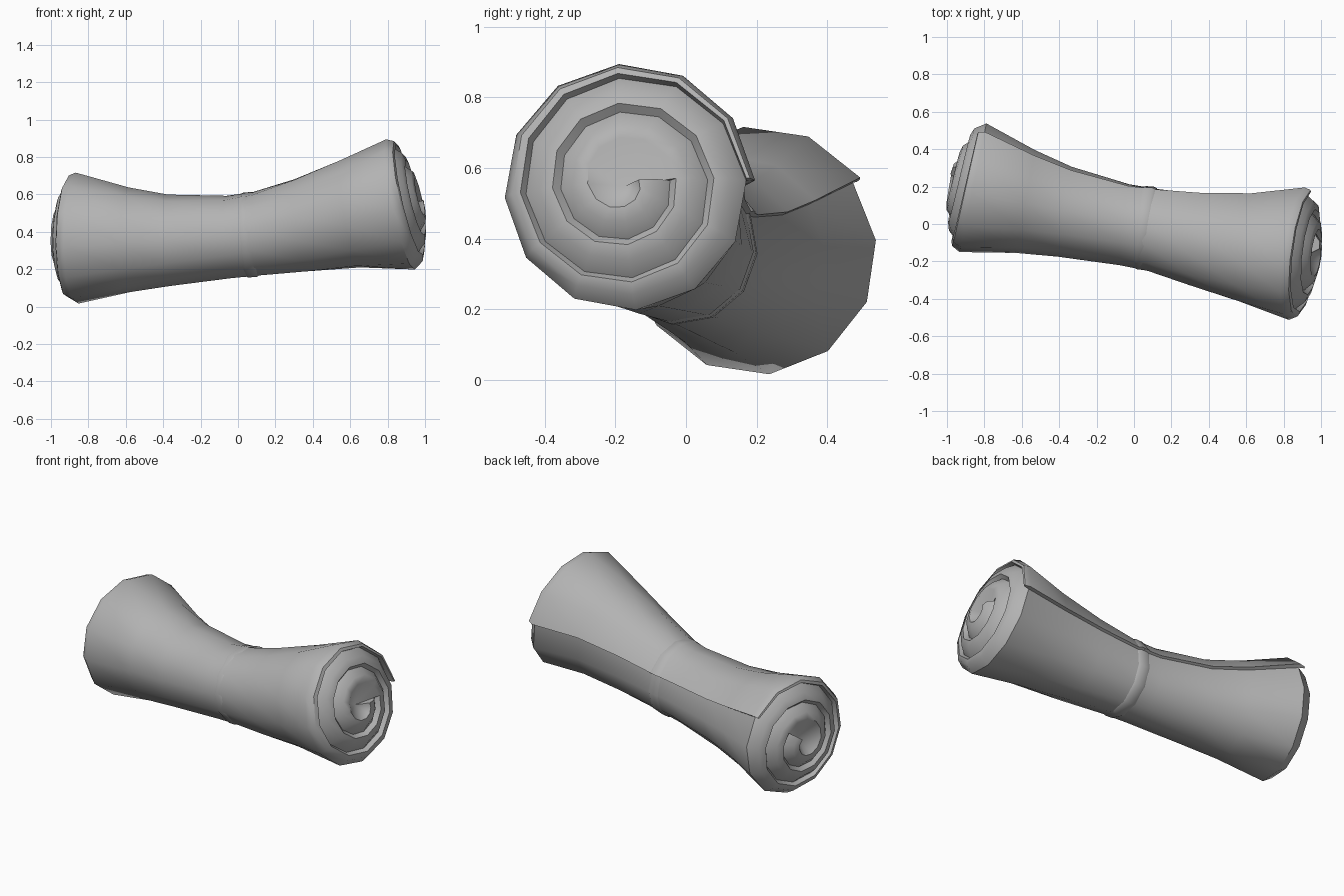
import bpy, bmesh, math

if "Cube" in bpy.data.objects:
    bpy.data.objects.remove(bpy.data.objects["Cube"])

N = 12          # sides per turn of the roll
TURNS = 3       # visible layers in each end

mat = bpy.data.materials.new("plain grey")
mat.diffuse_color = (0.45, 0.45, 0.45, 1)
mat.use_nodes = True
mat.node_tree.nodes["Principled BSDF"].inputs["Base Color"].default_value = mat.diffuse_color

# sections along the roll: x, centre y, centre z, radius, x slope by y, x slope by z, flap angle
SECTIONS = [
    (-0.86, 0.20, 0.360, 0.357, 0.21, 0.00, 36),
    (-0.58, 0.125, 0.352, 0.284, 0.19, 0.00, 33),
    (-0.37, 0.07, 0.350, 0.248, 0.16, -0.02, 30),
    (-0.05, 0.0, 0.368, 0.224, 0.11, -0.06, 26),
    (0.10, -0.028, 0.386, 0.228, 0.10, -0.09, 23),
    (0.33, -0.08, 0.430, 0.256, 0.11, -0.13, 18),
    (0.60, -0.132, 0.490, 0.297, 0.12, -0.17, 11),
    (0.87, -0.165, 0.540, 0.356, 0.136, -0.21, 4),
]


def spiral(i):
    """Radius factor of the rolled sheet after i steps from its free edge."""
    t = i / N
    return 1.015 - 0.07 * t if t <= 1 else 0.945 - 0.29 * (t - 1)


def place(sec, i, f, lift=0.0):
    x, cy, cz, r, sy, sz, flap = sec
    a = math.radians(flap) + 2 * math.pi * i / N
    dy, dz = r * f * math.cos(a), r * f * math.sin(a)
    return (x + lift + sy * dy + sz * dz, cy + dy - sy * lift, cz + dz - sz * lift)


def finish(bm, name, angle):
    bmesh.ops.recalc_face_normals(bm, faces=bm.faces)
    me = bpy.data.meshes.new(name)
    bm.to_mesh(me)
    bm.free()
    me.materials.append(mat)
    ob = bpy.data.objects.new(name, me)
    bpy.context.collection.objects.link(ob)
    bpy.ops.object.select_all(action='DESELECT')
    ob.select_set(True)
    bpy.context.view_layer.objects.active = ob
    bpy.ops.object.shade_smooth_by_angle(angle=math.radians(angle))


def bridge(bm, a, b):
    n = len(a)
    for i in range(n):
        j = (i + 1) % n
        bm.faces.new((a[i], a[j], b[j], b[i]))


def end_cap(bm, sec, ring, side, dome):
    """Domed spiral of stepped layers closing one end."""
    last = TURNS * N

    def point(i, k):
        if k == 0 and i <= N:
            return ring[i]
        out = spiral(i)
        f = out + (spiral(i + N) - out) * (0, 0.4, 0.8)[k]
        rise = dome * (1 - min(f, 1) ** 1.7) + (0, 0.03, 0.028)[k]
        return bm.verts.new(place(sec, i, f, side * rise))

    p = [[point(i, k) for k in range(3)] for i in range(last + 1)]
    centre = bm.verts.new(place(sec, 0, 0, side * 0.045))
    for i in range(last):
        for k in range(2):
            bm.faces.new((p[i][k], p[i + 1][k], p[i + 1][k + 1], p[i][k + 1]))
        if i + 1 + N <= last:
            bm.faces.new((p[i][2], p[i + 1][2], p[i + 1 + N][0], p[i + N][0]))
        else:
            bm.faces.new((p[i][2], p[i + 1][2], centre))
    # free outer edge and inner start of the sheet
    bm.faces.new((p[0][0], p[0][1], p[0][2], p[N][0]))
    bm.faces.new((p[last - N][2], p[last][0], centre))
    bm.faces.new((p[last][0], p[last][1], p[last][2], centre))


# rolled sheet, pinched in the middle
bm = bmesh.new()
rings = [[bm.verts.new(place(s, i, spiral(i))) for i in range(N + 1)] for s in SECTIONS]
for a, b in zip(rings, rings[1:]):
    bridge(bm, a, b)
end_cap(bm, SECTIONS[0], rings[0], -1, 0.105)
end_cap(bm, SECTIONS[-1], rings[-1], 1, 0.09)
finish(bm, "rolled_sheet", 42)

# thin tie around the waist
bm = bmesh.new()
mid = tuple((a + b) / 2 for a, b in zip(SECTIONS[3], SECTIONS[4]))
loops = [[bm.verts.new(place(mid, i, spiral(i) * f, dx)) for i in range(N + 1)]
         for dx, f in ((0.0, 0.99), (0.015, 1.02), (0.06, 1.025), (0.075, 0.99))]
for a, b in zip(loops, loops[1:] + loops[:1]):
    bridge(bm, a, b)
finish(bm, "waist_tie", 50)
